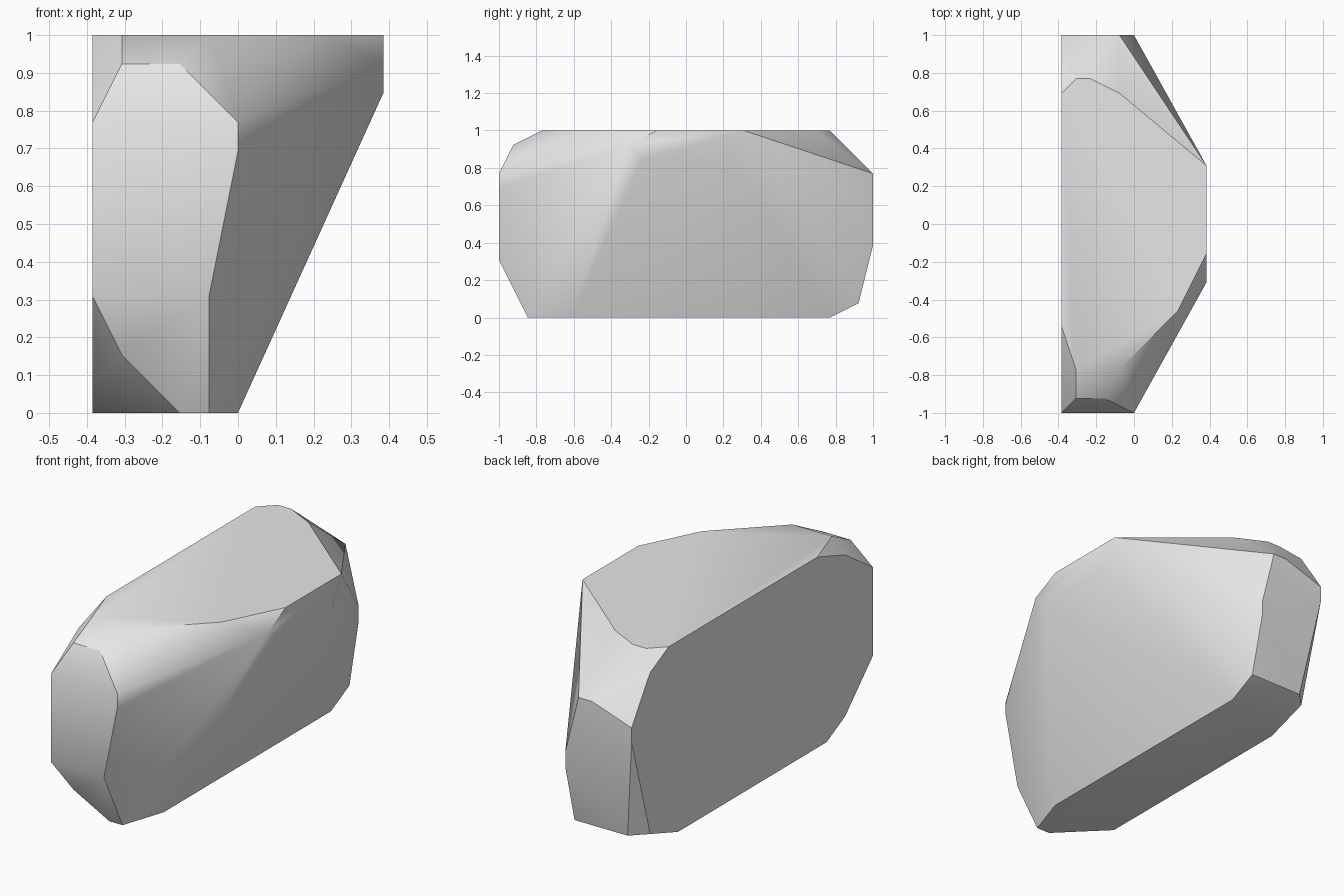
import bpy
import bmesh
import math
from mathutils import Vector

# Remove the default cube only
default_cube = bpy.data.objects.get("Cube")
if default_cube:
    bpy.data.objects.remove(default_cube, do_unlink=True)

# The stone is cut on a coarse grid: half its length is thirteen steps
HALF_LENGTH = 13
HALF_WIDTH = 5
HEIGHT = 13
STEP = 1 / HALF_LENGTH


def plane_points(axis, level, outline):
    """Place a flat outline in the plane where the given axis equals level."""
    points = []
    for first, second in outline:
        coords = [first, second]
        coords.insert("xyz".index(axis), level)
        points.append(Vector(coords) * STEP)
    return points


def make_material(name, colour):
    material = bpy.data.materials.new(name)
    material.use_nodes = True
    material.diffuse_color = colour
    material.node_tree.nodes["Principled BSDF"].inputs["Base Color"].default_value = colour
    return material


corners = []

# Broad flat cut side, as (y, z)
corners += plane_points("x", -HALF_WIDTH, [
    (-13, 10), (-10, 12), (-7, 13), (9, 13), (11, 12), (13, 9),
    (13, 8), (11, 1), (8, 0), (-8, 0), (-10, 1), (-13, 4)])

# Narrow upper ledge on the bulging side, as (y, z)
corners += plane_points("x", HALF_WIDTH, [
    (4, 13), (-2, 13), (-4, 12), (-3, 11), (3, 11)])

# Remaining rim of the flat top, as (x, y)
corners += plane_points("z", HEIGHT, [
    (-4, 10), (-3, 10), (-1, 9), (3, -6), (-1, -10), (-4, -10)])

# Remaining rim of the underside, as (x, y)
corners += plane_points("z", 0, [(-2, -11), (-1, -11), (0, -8), (0, 10)])

# Front facet, as (x, z), and the chamfer corners just behind it
corners += plane_points("y", -HALF_LENGTH, [(0, 10), (0, 9), (-1, 4)])
corners += plane_points("y", 1 - HALF_LENGTH, [(-4, 12), (-2, 12), (-4, 2)])

# Back facet, as (x, z), and the chamfer corners just before it
corners += plane_points("y", HALF_LENGTH, [(-2, 10), (-1, 10), (0, 6), (0, 5)])
corners += plane_points("y", HALF_LENGTH - 1, [(0, 1), (-4, 1)])

# Wrap the corners in one closed faceted shell
bm = bmesh.new()
for corner in corners:
    bm.verts.new(corner)
bmesh.ops.convex_hull(bm, input=bm.verts[:])
loose = [vert for vert in bm.verts if not vert.link_faces]
bmesh.ops.delete(bm, geom=loose, context="VERTS")

# Merge triangles that lie in the same cut plane
bmesh.ops.dissolve_limit(bm, angle_limit=math.radians(0.5),
                         verts=bm.verts[:], edges=bm.edges[:])
bmesh.ops.recalc_face_normals(bm, faces=bm.faces[:])

mesh = bpy.data.meshes.new("cut_stone")
bm.to_mesh(mesh)
bm.free()
mesh.materials.append(make_material("pale stone grey", (0.8, 0.8, 0.8, 1)))

stone = bpy.data.objects.new("cut_stone", mesh)
bpy.context.collection.objects.link(stone)

# Soft shading across shallow facets, crisp edges at the cuts
bpy.ops.object.select_all(action="DESELECT")
stone.select_set(True)
bpy.context.view_layer.objects.active = stone
bpy.ops.object.shade_smooth_by_angle(angle=math.radians(30))
